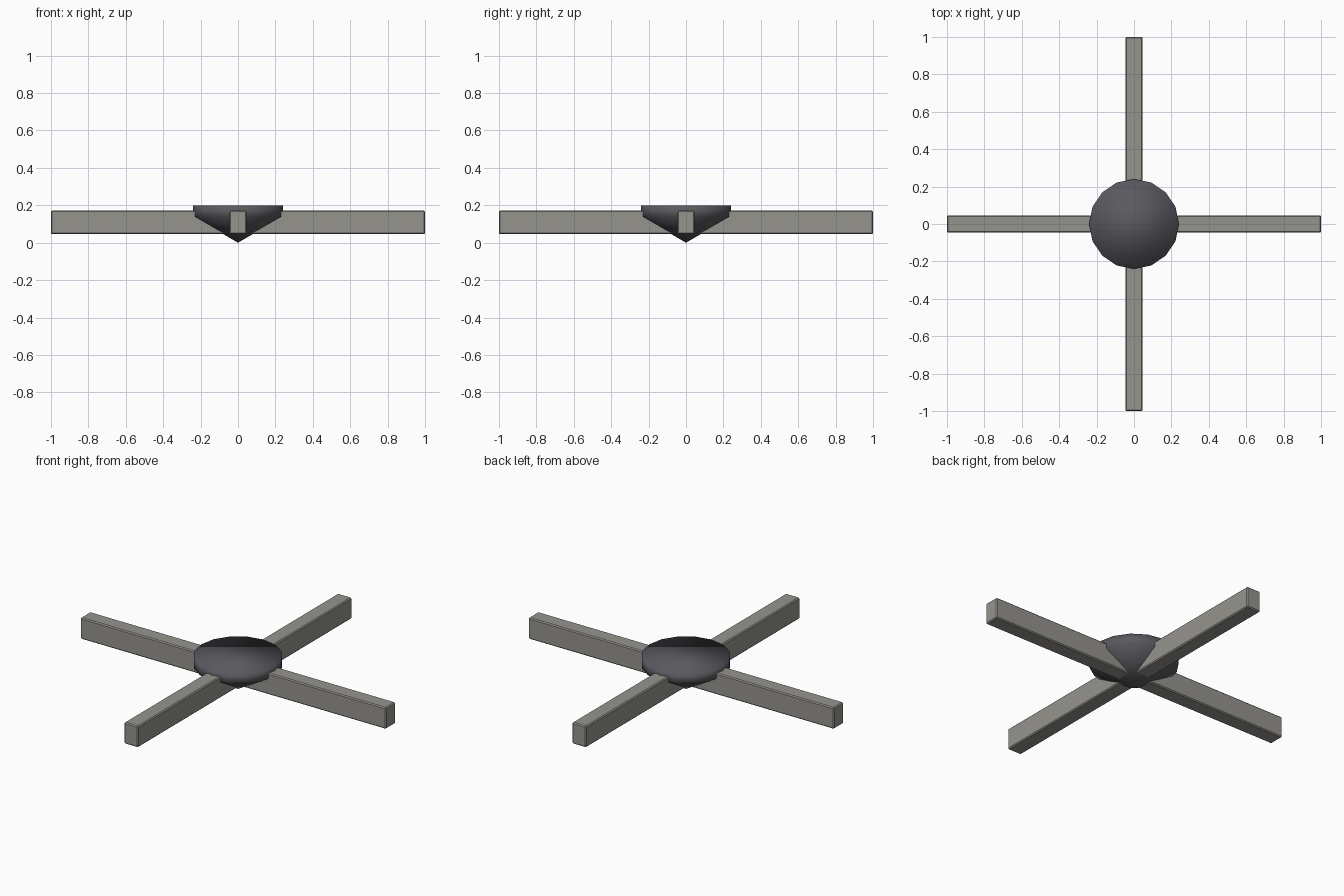
import bpy, bmesh
from math import cos, sin, pi

if "Cube" in bpy.data.objects:
    bpy.data.objects.remove(bpy.data.objects["Cube"])


def material(name, rgb):
    m = bpy.data.materials.new(name)
    m.diffuse_color = (*rgb, 1)
    m.use_nodes = True
    m.node_tree.nodes["Principled BSDF"].inputs["Base Color"].default_value = m.diffuse_color
    return m


def finish(bm, name, mat):
    bmesh.ops.recalc_face_normals(bm, faces=bm.faces)
    me = bpy.data.meshes.new(name)
    bm.to_mesh(me)
    bm.free()
    ob = bpy.data.objects.new(name, me)
    bpy.context.collection.objects.link(ob)
    me.materials.append(mat)
    return ob


bar_mat = material("bar_grey", (0.30, 0.295, 0.27))
hub_mat = material("hub_dark", (0.10, 0.10, 0.115))


# Crossed bars with slightly chamfered edges
def bar(name, sx, sy):
    z0, z1 = 0.046, 0.172
    bm = bmesh.new()
    bmesh.ops.create_cube(bm, size=1)
    bmesh.ops.scale(bm, vec=(sx, sy, z1 - z0), verts=bm.verts)
    bmesh.ops.translate(bm, vec=(0, 0, (z0 + z1) / 2), verts=bm.verts)
    bmesh.ops.bevel(bm, geom=list(bm.edges), offset=0.006, segments=1,
                    affect='EDGES')
    finish(bm, name, bar_mat)


bar("side_to_side_bar", 2, 0.092)
bar("front_to_back_bar", 0.092, 2)

# Hub: flat top, short upright rim, cone down to a point, smooth throughout
N = 16
bm = bmesh.new()
rings = [[bm.verts.new((0.24 * cos(2 * pi * i / N), 0.24 * sin(2 * pi * i / N), z))
          for i in range(N)] for z in (0.14, 0.20)]
tip = bm.verts.new((0, 0, 0))
for i in range(N):
    j = (i + 1) % N
    bm.faces.new((rings[0][i], rings[0][j], rings[1][j], rings[1][i]))
    bm.faces.new((tip, rings[0][j], rings[0][i]))
bm.faces.new(rings[1])
for f in bm.faces:
    f.smooth = True
finish(bm, "hub", hub_mat)
